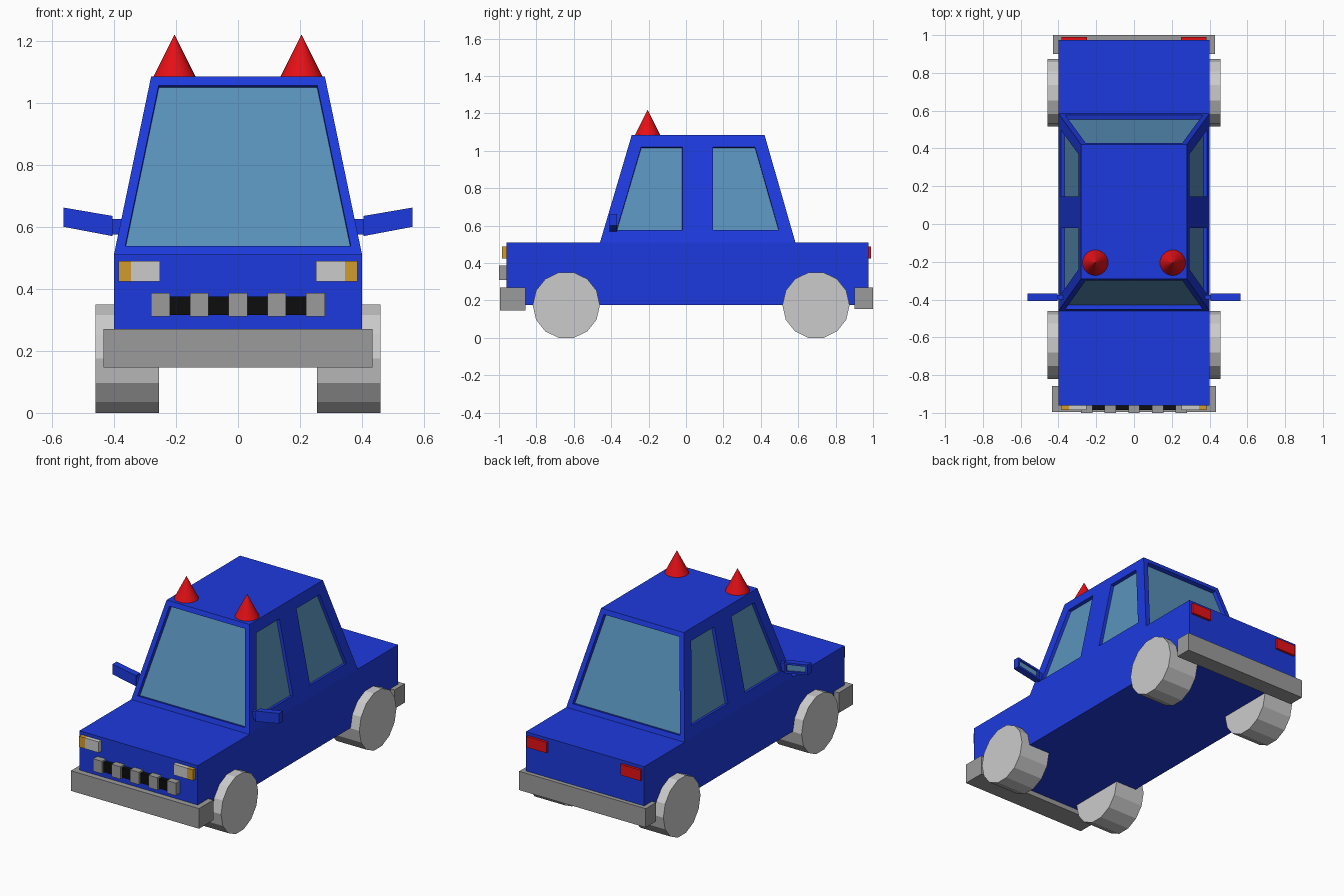
import bpy, bmesh, math

if "Cube" in bpy.data.objects:
    bpy.data.objects.remove(bpy.data.objects["Cube"])


def material(name, rgb):
    m = bpy.data.materials.new(name)
    m.diffuse_color = (*rgb, 1)
    m.use_nodes = True
    m.node_tree.nodes["Principled BSDF"].inputs["Base Color"].default_value = m.diffuse_color
    return m


BLUE = material("blue_paint", (0.012, 0.042, 0.73))
GLASS = material("glass", (0.1, 0.29, 0.5))
RED = material("red", (0.78, 0.005, 0.008))
AMBER = material("amber", (0.64, 0.33, 0.025))
BLACK = material("black", (0.004, 0.004, 0.004))
LAMP = material("lamp_grey", (0.6, 0.6, 0.6))
CHROME = material("chrome_grey", (0.33, 0.33, 0.33))


def finish(bm, name, *mats):
    bmesh.ops.recalc_face_normals(bm, faces=bm.faces[:])
    me = bpy.data.meshes.new(name)
    bm.to_mesh(me)
    bm.free()
    for m in mats:
        me.materials.append(m)
    ob = bpy.data.objects.new(name, me)
    bpy.context.collection.objects.link(ob)
    return ob


def box(name, x, y, z, mat):
    bm = bmesh.new()
    bmesh.ops.create_cube(bm, size=1)
    for v in bm.verts:
        v.co = [r[0] if c < 0 else r[1] for r, c in zip((x, y, z), v.co)]
    return finish(bm, name, mat)


def recess(bm, faces, thickness, depth):
    """Flat frame first, then a straight step in to the glass pane."""
    for thick, deep in ((thickness, 0), (0.0005, -depth)):
        bmesh.ops.inset_individual(bm, faces=faces, thickness=thick,
                                   depth=deep, use_even_offset=True)
    for f in faces:
        f.material_index = 1


# Lower body
box("body", (-0.4, 0.4), (-0.96, 0.975), (0.177, 0.51), BLUE)

# Cabin: tapered block with recessed windows
bm = bmesh.new()
low = (-0.46, 0.047, 0.078, 0.585)
high = (-0.29, 0.047, 0.078, 0.42)
b, t = {}, {}
for s in (-1, 1):
    b[s] = [bm.verts.new((s * 0.4, y, 0.51)) for y in low]
    t[s] = [bm.verts.new((s * 0.28, y, 1.085)) for y in high]
sides = []
for s in (-1, 1):
    for i in range(3):
        f = bm.faces.new((b[s][i], b[s][i + 1], t[s][i + 1], t[s][i]))
        if i != 1:
            sides.append(f)
ends = [bm.faces.new((b[-1][i], b[1][i], t[1][i], t[-1][i])) for i in (0, 3)]
for ring in (b, t):
    bm.faces.new(ring[-1] + ring[1][::-1])
bmesh.ops.recalc_face_normals(bm, faces=bm.faces[:])
recess(bm, sides, 0.067, 0.02)
recess(bm, ends, 0.03, 0.024)
finish(bm, "cabin", BLUE, GLASS)

# Bumpers
box("front_bumper", (-0.433, 0.433), (-0.995, -0.857), (0.147, 0.27), CHROME)
box("rear_bumper", (-0.428, 0.428), (0.9, 1.0), (0.155, 0.27), CHROME)

# Grille with chrome blocks
box("grille", (-0.25, 0.25), (-0.985, -0.95), (0.315, 0.375), BLACK)
for i in range(-2, 3):
    x = i * 0.125
    box("grille_block", (x - 0.03, x + 0.03), (-1.0, -0.95), (0.31, 0.386), CHROME)

for s in (-1, 1):
    def span(a, c):
        return sorted((s * a, s * c))

    # Lamps
    box("headlamp", span(0.252, 0.345), (-0.985, -0.95), (0.424, 0.49), LAMP)
    box("indicator", span(0.345, 0.385), (-0.985, -0.95), (0.424, 0.49), AMBER)
    box("tail_lamp", span(0.25, 0.385), (0.96, 0.99), (0.424, 0.49), RED)

    # Wing mirror: stalk and slanted housing with glass on the rear side
    box("mirror_stalk", span(0.365, 0.41), (-0.4, -0.375), (0.575, 0.625), BLUE)
    bm = bmesh.new()
    profile = ((0.405, 0.57), (0.563, 0.6), (0.563, 0.662), (0.405, 0.635))
    front = [bm.verts.new((s * x, -0.408, z)) for x, z in profile]
    rear = [bm.verts.new((s * x, -0.368, z)) for x, z in profile]
    bm.faces.new(front)
    pane = bm.faces.new(rear)
    for i in range(4):
        j = (i + 1) % 4
        bm.faces.new((front[i], front[j], rear[j], rear[i]))
    bmesh.ops.recalc_face_normals(bm, faces=bm.faces[:])
    recess(bm, [pane], 0.012, 0.01)
    finish(bm, "wing_mirror", BLUE, GLASS)

    # Wheels
    for y in (-0.64, 0.695):
        bpy.ops.mesh.primitive_cylinder_add(
            vertices=14, radius=0.1795, depth=0.204,
            location=(s * 0.357, y, 0.175), rotation=(0, math.pi / 2, 0))
        wheel = bpy.context.object
        wheel.name = "wheel"
        wheel.data.materials.append(LAMP)

    # Roof cones
    bpy.ops.mesh.primitive_cone_add(vertices=32, radius1=0.07, radius2=0,
                                    depth=0.14, location=(s * 0.205, -0.205, 1.15))
    cone = bpy.context.object
    cone.name = "roof_cone"
    cone.data.materials.append(RED)
